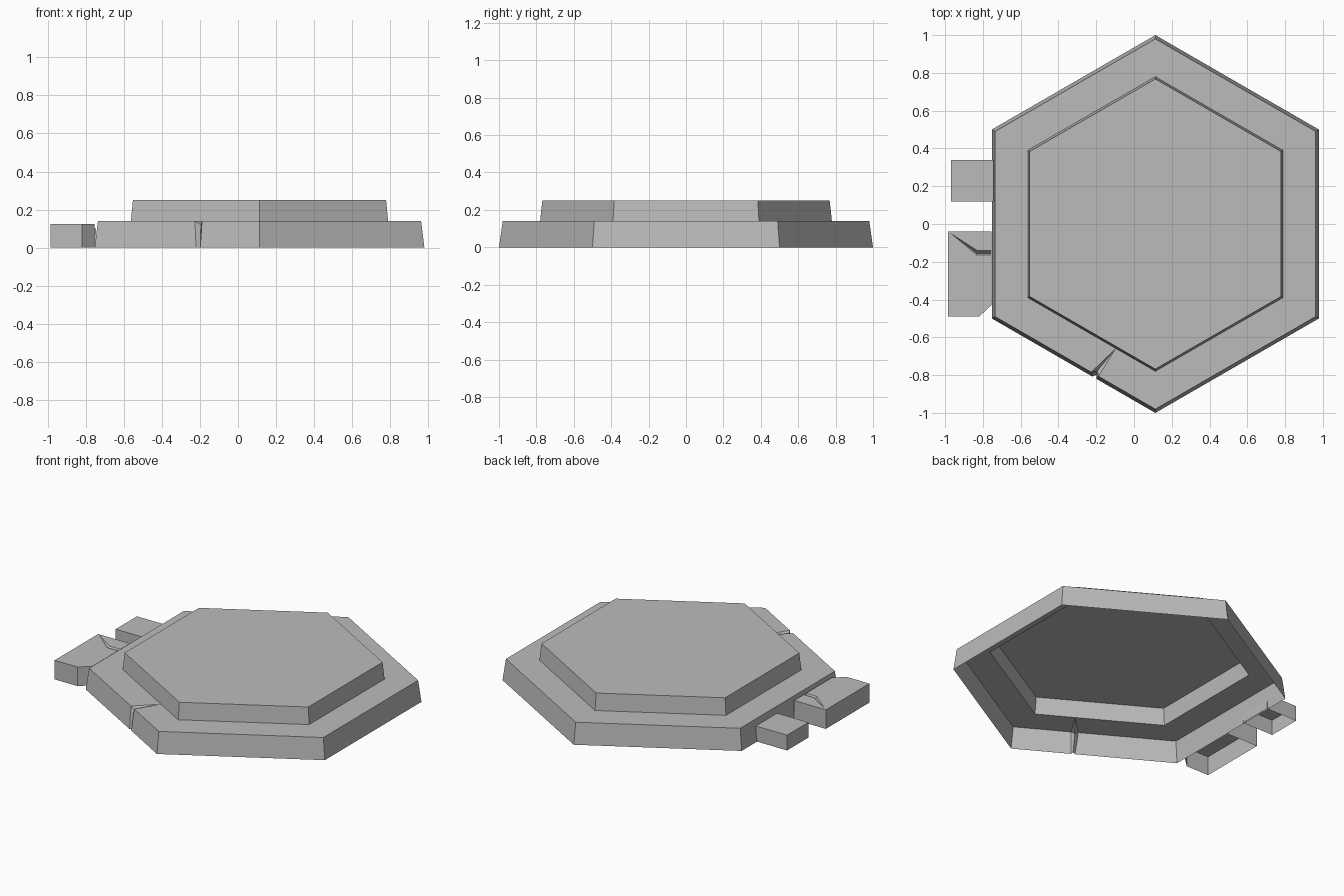
import bpy, bmesh
from math import sin, cos, radians
from mathutils import Vector

cube = bpy.data.objects.get("Cube")
if cube:
    bpy.data.objects.remove(cube, do_unlink=True)

stone = bpy.data.materials.new("stone grey")
stone.use_nodes = True
color = (0.5, 0.5, 0.5, 1)
stone.diffuse_color = color
stone.node_tree.nodes["Principled BSDF"].inputs["Base Color"].default_value = color

CENTER_X = 0.113
STEP_Z, TOP_Z = 0.14, 0.25


def hexagon(radius, z):
    """Corners counter-clockwise, starting at the front point."""
    return [Vector((CENTER_X + radius * sin(radians(60 * i)),
                    -radius * cos(radians(60 * i)), z)) for i in range(6)]


def build(name, polygons):
    """Make an open shell from polygons, welding shared corners."""
    bm = bmesh.new()
    for poly in polygons:
        bm.faces.new([bm.verts.new(p) for p in poly])
    bmesh.ops.remove_doubles(bm, verts=bm.verts, dist=0.0005)
    mesh = bpy.data.meshes.new(name)
    bm.to_mesh(mesh)
    bm.free()
    mesh.materials.append(stone)
    obj = bpy.data.objects.new(name, mesh)
    bpy.context.collection.objects.link(obj)
    return obj


def walls(low, high, sides):
    n = len(low)
    return [(low[i], low[(i + 1) % n], high[(i + 1) % n], high[i]) for i in sides]


# Upper tier: tapered hexagonal cap, open below
low, high = hexagon(0.78, STEP_Z), hexagon(0.768, TOP_Z)
build("upper_tier", walls(low, high, range(6)) + [high])

# Lower tier: tapered wall and ledge, with a crack in the front right side
foot, rim, inner = hexagon(1.0, 0), hexagon(0.98, STEP_Z), hexagon(0.78, STEP_Z)
faces = walls(foot, rim, range(5)) + walls(rim, inner, range(5))
inward = Vector((0.5, 0.866, 0))


def along(ring, t):
    return ring[5].lerp(ring[0], t)


tip = along(inner, 0.69)
lip_a, lip_b = along(rim, 0.60), along(rim, 0.645)
foot_a, foot_b = along(foot, 0.615), along(foot, 0.64)
rim_mid = along(rim, 0.625) + inward * 0.02 - Vector((0, 0, 0.02))
foot_mid = along(foot, 0.63) + inward * 0.02
faces += [
    (rim[5], lip_a, tip, inner[5]), (lip_b, rim[0], inner[0], tip),
    (lip_a, rim_mid, tip), (rim_mid, lip_b, tip),
    (foot[5], foot_a, lip_a, rim[5]), (foot_b, foot[0], rim[0], lip_b),
    (foot_a, foot_mid, rim_mid, lip_a), (foot_mid, foot_b, lip_b, rim_mid),
]
build("lower_tier", faces)


# Small side block: plain box, open below
def outline(points, z):
    return [Vector((x, y, z)) for x, y in points]


small = [(-0.97, 0.12), (-0.745, 0.12), (-0.745, 0.34), (-0.97, 0.34)]
low, high = outline(small, 0), outline(small, 0.10)
build("small_side_block", walls(low, high, range(4)) + [high])

# Large side block: chamfered corner and a bent crack in the top
H = 0.125
large = [(-0.985, -0.49), (-0.82, -0.49), (-0.755, -0.43), (-0.755, -0.165),
         (-0.755, -0.14), (-0.755, -0.04), (-0.985, -0.04)]
low, high = outline(large, 0), outline(large, H)
tip, bend_a, bend_b = outline([(-0.97, -0.05), (-0.83, -0.165), (-0.83, -0.14)], H)
bend_mid, end_mid = outline([(-0.83, -0.155), (-0.755, -0.155)], H - 0.02)
faces = walls(low, high, (0, 1, 2, 4, 5, 6))
faces += [
    (low[3], low[4], high[4], end_mid, high[3]),
    (high[0], high[1], high[2], high[3], bend_a, tip),
    (high[0], tip, high[6]),
    (high[4], high[5], high[6], tip, bend_b),
    (bend_a, high[3], end_mid, bend_mid), (bend_mid, end_mid, high[4], bend_b),
    (tip, bend_a, bend_mid), (tip, bend_mid, bend_b),
]
build("large_side_block", faces)
